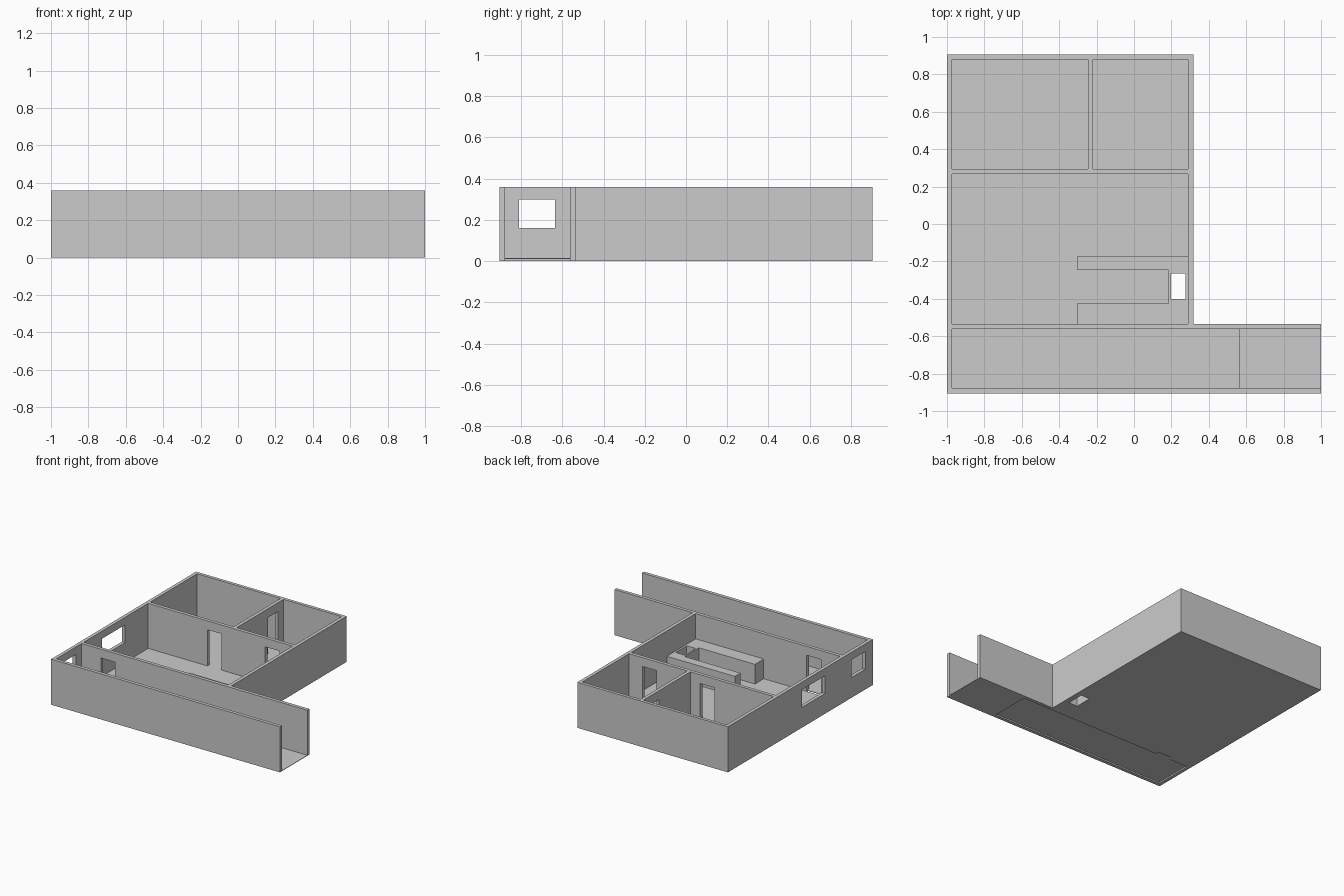
import bpy
import bmesh

if "Cube" in bpy.data.objects:
    bpy.data.objects.remove(bpy.data.objects["Cube"], do_unlink=True)

# One plain grey for the whole building
grey = bpy.data.materials.new("plain grey")
grey.use_nodes = True
colour = (0.6, 0.6, 0.6, 1)
grey.diffuse_color = colour
grey.node_tree.nodes["Principled BSDF"].inputs["Base Color"].default_value = colour

HEIGHT, FLOOR, HALL_FLOOR = 0.36, 0.004, 0.015
DOOR_TOP, SILL, LINTEL = 0.29, 0.16, 0.3
COUNTER_TOP = 0.16
ABOVE, BELOW = 0.6, -0.1


def prism(name, outline, z0, z1):
    """Extrude a flat outline between two heights."""
    bm = bmesh.new()
    base = bm.faces.new([bm.verts.new((x, y, z0)) for x, y in outline])
    top = bmesh.ops.extrude_face_region(bm, geom=[base])["geom"]
    verts = [v for v in top if isinstance(v, bmesh.types.BMVert)]
    bmesh.ops.translate(bm, verts=verts, vec=(0, 0, z1 - z0))
    bmesh.ops.recalc_face_normals(bm, faces=bm.faces)
    mesh = bpy.data.meshes.new(name)
    bm.to_mesh(mesh)
    bm.free()
    mesh.materials.append(grey)
    obj = bpy.data.objects.new(name, mesh)
    bpy.context.collection.objects.link(obj)
    return obj


def cut(target, x0, x1, y0, y1, z0, z1):
    """Carve a box out of the target and discard the cutter."""
    cutter = prism("cutter", [(x0, y0), (x1, y0), (x1, y1), (x0, y1)], z0, z1)
    cutter.hide_render = True
    mod = target.modifiers.new("opening", 'BOOLEAN')
    mod.operation = 'DIFFERENCE'
    mod.solver = 'EXACT'
    mod.object = cutter
    bpy.context.view_layer.objects.active = target
    bpy.ops.object.modifier_apply(modifier=mod.name)
    bpy.data.objects.remove(cutter, do_unlink=True)


# Outer block with the long hallway across the front
shell = prism("walls_and_floor", [(-1, -0.905), (1, -0.905), (1, -0.535), (0.317, -0.535),
                                  (0.317, 0.905), (-1, 0.905)], 0, HEIGHT)

# Rooms
for x0, x1, y0, y1 in [(-0.973, -0.245, 0.295, 0.88),
                       (-0.218, 0.29, 0.295, 0.88),
                       (-0.973, 0.29, -0.535, 0.268)]:
    cut(shell, x0, x1, y0, y1, FLOOR, ABOVE)

# Hallway with a raised inner floor and a lower open entry
cut(shell, -0.973, 1.1, -0.878, -0.562, HALL_FLOOR, ABOVE)
cut(shell, 0.565, 1.1, -0.878, -0.562, FLOOR, ABOVE)

# Doorways: two into the back rooms, one between them, one to the hallway
for x0, x1 in [(-0.455, -0.33), (0.05, 0.175)]:
    cut(shell, x0, x1, 0.25, 0.31, FLOOR, DOOR_TOP)
cut(shell, -0.26, -0.2, 0.685, 0.81, FLOOR, DOOR_TOP)
cut(shell, -0.805, -0.68, -0.6, -0.5, HALL_FLOOR, DOOR_TOP)

# Windows in the side wall
for y0, y1 in [(-0.31, -0.02), (-0.81, -0.635)]:
    cut(shell, -1.1, -0.95, y0, y1, SILL, LINTEL)

# Shallow recess under the raised hallway floor and its threshold
cut(shell, -0.973, 0.565, -0.878, -0.562, BELOW, HALL_FLOOR - FLOOR)
cut(shell, -0.805, -0.68, -0.57, -0.535, BELOW, HALL_FLOOR - FLOOR)

# U-shaped kitchen counter
counter = prism("kitchen_counter", [(-0.305, -0.535), (0.29, -0.535), (0.29, -0.175),
                                    (-0.305, -0.175), (-0.305, -0.245), (0.185, -0.245),
                                    (0.185, -0.425), (-0.305, -0.425)], FLOOR, COUNTER_TOP)

# Sink shaft through the counter and the floor
for part in (counter, shell):
    cut(part, 0.198, 0.275, -0.402, -0.265, BELOW, COUNTER_TOP + FLOOR)
